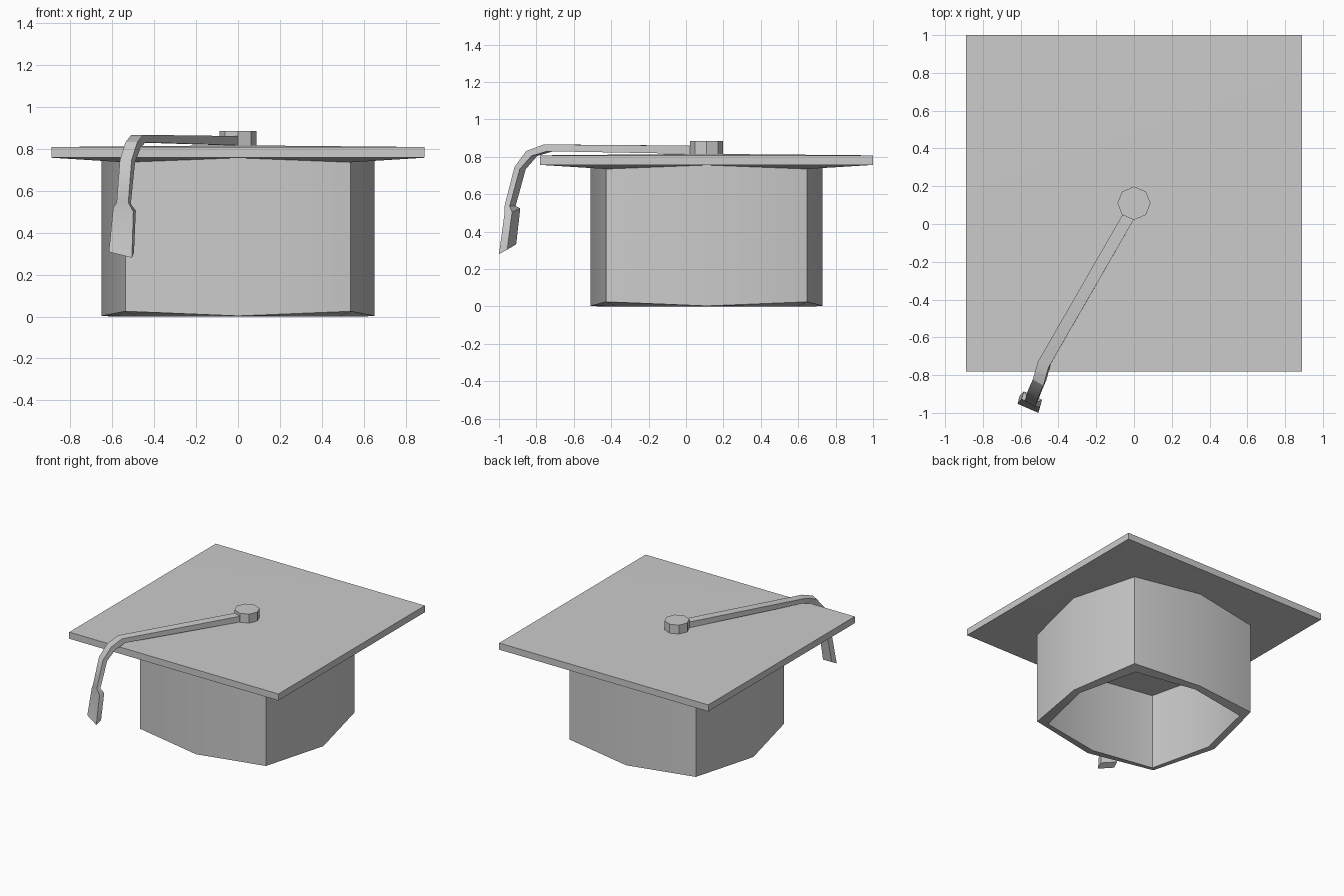
import bpy, bmesh, math
from mathutils import Vector

if "Cube" in bpy.data.objects:
    bpy.data.objects.remove(bpy.data.objects["Cube"])

CY = 0.11  # y of the cap's centre axis


def finish(name, bm):
    bmesh.ops.recalc_face_normals(bm, faces=bm.faces[:])
    mesh = bpy.data.meshes.new(name)
    bm.to_mesh(mesh)
    bm.free()
    ob = bpy.data.objects.new(name, mesh)
    bpy.context.collection.objects.link(ob)
    bpy.ops.object.select_all(action='DESELECT')
    bpy.context.view_layer.objects.active = ob
    ob.select_set(True)
    bpy.ops.object.shade_smooth_by_angle(angle=math.radians(30))
    return ob


def loft(bm, rings, cap_start=False, cap_end=False):
    vr = [[bm.verts.new(p) for p in r] for r in rings]
    n = len(vr[0])
    for a, b in zip(vr, vr[1:]):
        for i in range(n):
            j = (i + 1) % n
            bm.faces.new((a[i], a[j], b[j], b[i]))
    if cap_start:
        bm.faces.new(vr[0][::-1])
    if cap_end:
        bm.faces.new(vr[-1])
    return vr


CORNERS = [(-1, -1), (1, -1), (1, 1), (-1, 1)]
MIDS = [(0, -1), (1, 0), (0, 1), (-1, 0)]


def cap_ring(c, mx, my, zc, zm):
    """Bulged square: corners alternate with side midpoints."""
    pts = []
    for k in range(4):
        pts.append((CORNERS[k][0] * c, CY + CORNERS[k][1] * c, zc))
        pts.append((MIDS[k][0] * mx, CY + MIDS[k][1] * my, zm))
    return pts


def board_ring(z):
    return [(x * 0.89, CY + y * 0.89, z) for x, y in CORNERS]


# Skull cap: hollow, with a rim sloping inwards
TOP = cap_ring(0.537, 0.65, 0.62, 0.735, 0.756)
bm = bmesh.new()
loft(bm, [TOP,
          cap_ring(0.537, 0.65, 0.62, 0.025, 0.003),
          cap_ring(0.482, 0.595, 0.565, 0.0, 0.0),
          cap_ring(0.482, 0.595, 0.565, 0.59, 0.59)], cap_end=True)
finish("skull_cap", bm)

# Mortarboard: slightly peaked top, underside meeting the skull cap
bm = bmesh.new()
top, low = loft(bm, [board_ring(0.808), board_ring(0.757)])
apex = bm.verts.new((0, CY, 0.816))
seam = [bm.verts.new(p) for p in TOP]
for k in range(4):
    n = (k + 1) % 4
    c0, m, c1 = seam[2 * k], seam[2 * k + 1], seam[2 * n]
    bm.faces.new((top[k], top[n], apex))
    bm.faces.new((low[k], c0, m))
    bm.faces.new((low[k], m, low[n]))
    bm.faces.new((low[n], m, c1))
finish("mortarboard", bm)

# Button: eight sided
def octagon(z):
    return [(0.088 * math.cos(i * math.pi / 4), CY + 0.088 * math.sin(i * math.pi / 4), z)
            for i in range(8)]


bm = bmesh.new()
loft(bm, [octagon(0.812), octagon(0.884)], cap_end=True)
finish("button", bm)

# Cord and tassel: sections as centre, half width vector, half thickness vector
W = (0.028, -0.016, 0)
SECTIONS = [
    ((-0.03, 0.038, 0.838), W, (0, 0, 0.022)),
    ((-0.475, -0.735, 0.848), W, (-0.006, -0.010, 0.018)),
    ((-0.500, -0.825, 0.818), W, (-0.008, -0.014, 0.013)),
    ((-0.527, -0.887, 0.740), W, (-0.008, -0.014, 0.006)),
    ((-0.545, -0.940, 0.540), W, (-0.006, -0.013, 0.003)),
    ((-0.541, -0.928, 0.512), (0.048, -0.022, -0.010), (-0.006, -0.020, -0.003)),
    ((-0.556, -0.954, 0.306), (0.055, -0.024, -0.014), (-0.005, -0.022, -0.012)),
]
rings = []
for c, u, v in SECTIONS:
    c, u, v = Vector(c), Vector(u), Vector(v)
    rings.append([c - u - v, c + u - v, c + u + v, c - u + v])
bm = bmesh.new()
loft(bm, rings, cap_start=True, cap_end=True)
finish("cord_and_tassel", bm)
